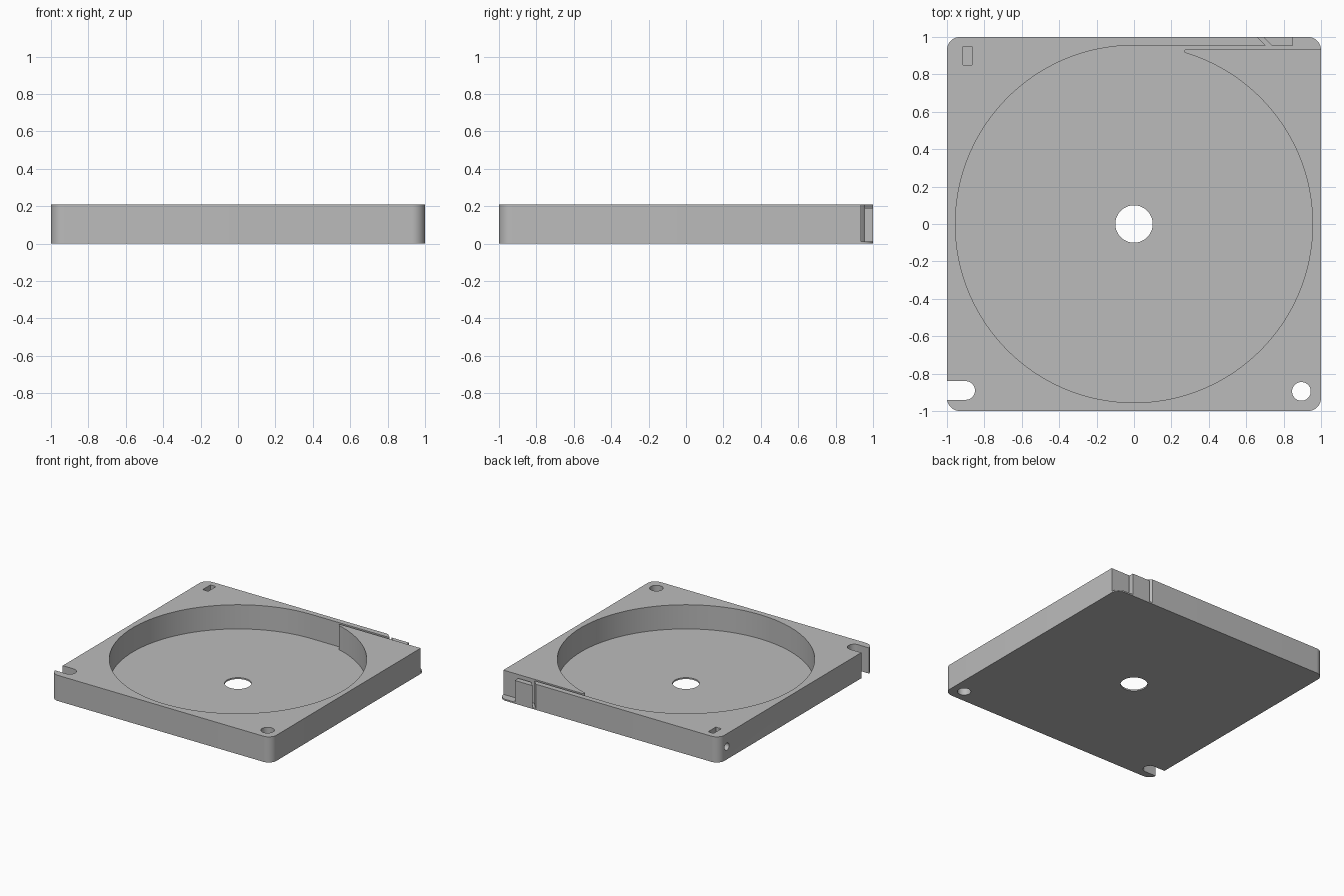
import bpy, bmesh
from math import pi, cos, sin, atan2, radians

if "Cube" in bpy.data.objects:
    bpy.data.objects.remove(bpy.data.objects["Cube"])

HEIGHT, FLOOR = 0.21, 0.012
RADIUS = 0.955          # round cavity
LIP_Y = 0.935           # inner side of the exit channel

grey = bpy.data.materials.new("plain grey")
grey.use_nodes = True
colour = (0.5, 0.5, 0.5, 1)
grey.diffuse_color = colour
grey.node_tree.nodes["Principled BSDF"].inputs["Base Color"].default_value = colour


def arc(cx, cy, r, start, end, n):
    """Points along an arc, angles in radians."""
    return [(cx + r * cos(start + (end - start) * i / n),
             cy + r * sin(start + (end - start) * i / n)) for i in range(n + 1)]


def circle(cx, cy, r, n=48):
    return arc(cx, cy, r, 0, 2 * pi, n)[:-1]


def prism(name, outline, z0, z1):
    """Extrude a flat outline between two heights."""
    bm = bmesh.new()
    face = bm.faces.new([bm.verts.new((x, y, z0)) for x, y in outline])
    top = bmesh.ops.extrude_face_region(bm, geom=[face])["geom"]
    verts = [v for v in top if isinstance(v, bmesh.types.BMVert)]
    bmesh.ops.translate(bm, verts=verts, vec=(0, 0, z1 - z0))
    bmesh.ops.recalc_face_normals(bm, faces=bm.faces)
    mesh = bpy.data.meshes.new(name)
    bm.to_mesh(mesh)
    bm.free()
    obj = bpy.data.objects.new(name, mesh)
    bpy.context.collection.objects.link(obj)
    mesh.materials.append(grey)
    return obj


def rectangle(x0, x1, y0, y1):
    return [(x0, y0), (x1, y0), (x1, y1), (x0, y1)]


# Square case with rounded corners
c, r = 0.93, 0.07
outline = []
for k, (sx, sy) in enumerate([(1, 1), (-1, 1), (-1, -1), (1, -1)]):
    outline += arc(sx * c, sy * c, r, k * pi / 2, (k + 1) * pi / 2, 10)
case = prism("case", outline, 0, HEIGHT)

# Round cavity, rounded lip, exit channel and slanted gap as one outline
lip_x = 0.28
lip_low = (RADIUS ** 2 - lip_x ** 2) ** 0.5
lip_r = (LIP_Y - lip_low) / 2
cavity = arc(0, 0, RADIUS, pi / 2, 2 * pi + atan2(lip_low, lip_x), 150)
cavity += arc(lip_x, lip_low + lip_r, lip_r, 1.5 * pi, 0.5 * pi, 8)[1:]
cavity += [(1.1, LIP_Y), (1.1, 1.1), (0.85, 1.1), (0.85, RADIUS),
           (0.735, RADIUS), (0.59, 1.1), (0.56, 1.1), (0.705, RADIUS)]

# Open mounting notch at the front right corner
notch = [(-1.1, -0.94)] + arc(-0.9, -0.89, 0.05, -pi / 2, pi / 2, 20) + [(-1.1, -0.84)]

# Side hole that meets the tie slot
side_hole = prism("side_hole_cutter", circle(0, 0, 0.03, 24), 0, 0.2)
side_hole.rotation_euler = (0, pi / 2, 0)
side_hole.location = (-1.08, 0.9, 0.105)

cutters = [
    prism("cavity_cutter", cavity, FLOOR, 0.3),
    prism("block_top_cutter", [(0.72, 0.95), (0.86, 0.95), (0.86, 1.1), (0.57, 1.1)], 0.19, 0.3),
    prism("spindle_hole_cutter", circle(0, 0, 0.1), -0.1, 0.3),
    prism("mounting_hole_cutter", circle(0.895, -0.895, 0.05), -0.1, 0.3),
    prism("notch_cutter", notch, -0.1, 0.3),
    prism("tie_slot_cutter", rectangle(-0.915, -0.865, 0.85, 0.95), 0.07, 0.3),
    side_hole,
]
for cutter in cutters:
    cutter.hide_render = True
    mod = case.modifiers.new(cutter.name, "BOOLEAN")
    mod.operation = "DIFFERENCE"
    mod.solver = "EXACT"
    mod.object = cutter

# Apply the cuts and remove the cutters
bpy.ops.object.select_all(action="DESELECT")
case.select_set(True)
bpy.context.view_layer.objects.active = case
for mod in list(case.modifiers):
    bpy.ops.object.modifier_apply(modifier=mod.name)
for cutter in cutters:
    bpy.data.objects.remove(cutter)
bpy.ops.object.shade_smooth_by_angle(angle=radians(30))
